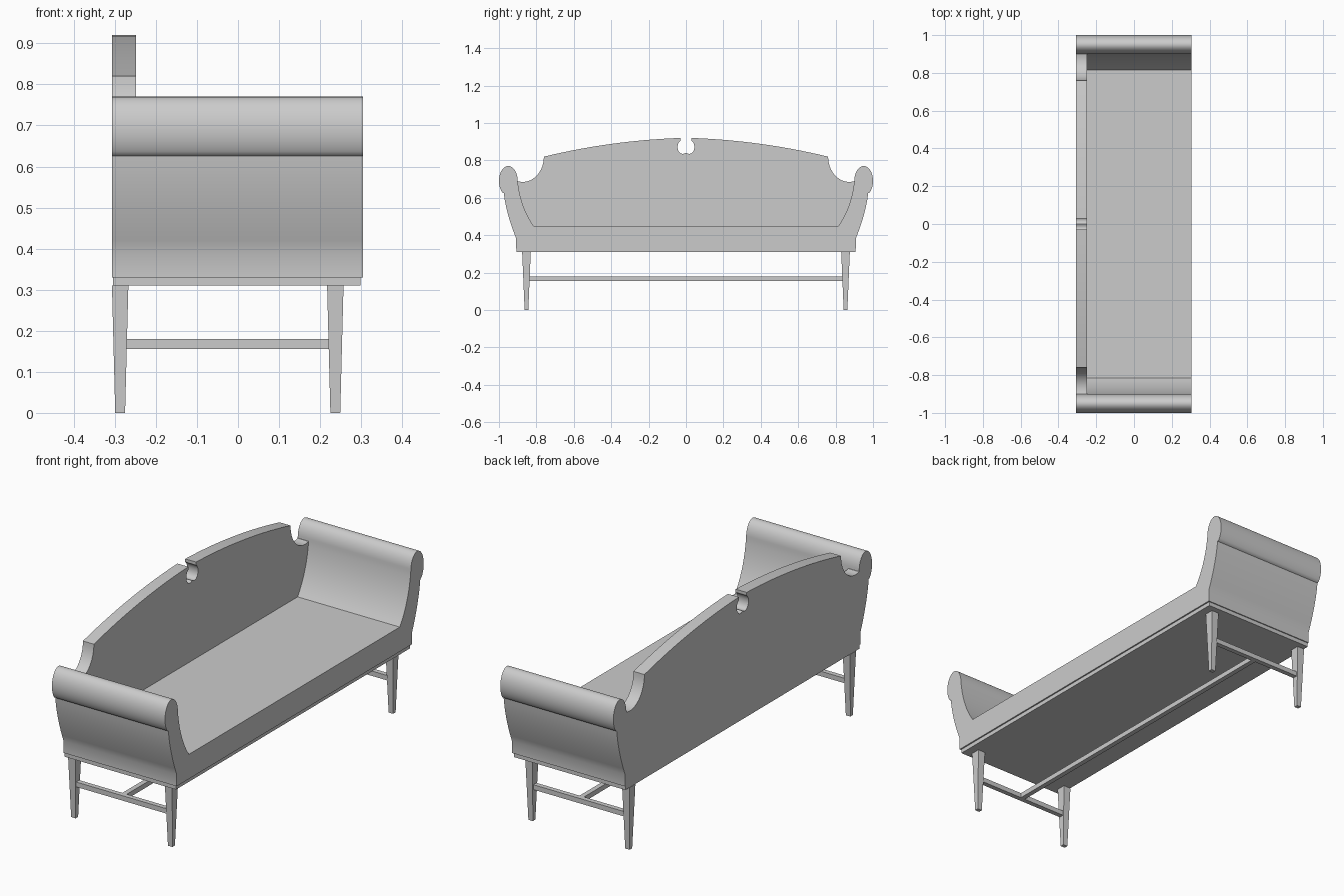
import bpy, bmesh, math

if "Cube" in bpy.data.objects:
    bpy.data.objects.remove(bpy.data.objects["Cube"])

grey = bpy.data.materials.new("light_grey")
grey.use_nodes = True
grey.diffuse_color = (0.6, 0.6, 0.6, 1)
grey.node_tree.nodes["Principled BSDF"].inputs["Base Color"].default_value = (0.6, 0.6, 0.6, 1)


def finish(name, bm, smooth=False):
    bmesh.ops.recalc_face_normals(bm, faces=bm.faces)
    mesh = bpy.data.meshes.new(name)
    bm.to_mesh(mesh)
    bm.free()
    mesh.materials.append(grey)
    obj = bpy.data.objects.new(name, mesh)
    bpy.context.collection.objects.link(obj)
    if smooth:
        bpy.ops.object.select_all(action='DESELECT')
        obj.select_set(True)
        bpy.context.view_layer.objects.active = obj
        bpy.ops.object.shade_smooth_by_angle(angle=math.radians(35))
    return obj


def extrude_half(name, half, x0, x1):
    """Mirror a half outline in y (first and last points meet the mirror) and extrude along x."""
    outline = half + [(-y, z) for y, z in reversed(half) if y > 0]
    bm = bmesh.new()
    face = bm.faces.new([bm.verts.new((x0, y, z)) for y, z in outline])
    out = bmesh.ops.extrude_face_region(bm, geom=[face])
    moved = [g for g in out["geom"] if isinstance(g, bmesh.types.BMVert)]
    bmesh.ops.translate(bm, verts=moved, vec=(x1 - x0, 0, 0))
    return finish(name, bm, True)


def box(name, x0, x1, y0, y1, z0, z1, taper=(1, 1)):
    bm = bmesh.new()
    bmesh.ops.create_cube(bm, size=1)
    cx, cy = (x0 + x1) / 2, (y0 + y1) / 2
    for v in bm.verts:
        low = v.co.z < 0
        v.co.x = cx + v.co.x * (x1 - x0) * (taper[0] if low else 1)
        v.co.y = cy + v.co.y * (y1 - y0) * (taper[1] if low else 1)
        v.co.z = z0 if low else z1
    return finish(name, bm)


def arc(cy, cz, ry, rz, start, end, n):
    angles = [math.radians(start + (end - start) * i / n) for i in range(n + 1)]
    return [(cy + ry * math.cos(a), cz + rz * math.sin(a)) for a in angles]


def bezier(a, b, c, n):
    return [tuple((1 - t) ** 2 * p + 2 * t * (1 - t) * q + t * t * r
                  for p, q, r in zip(a, b, c)) for t in [i / n for i in range(n + 1)]]


# Seat and scrolled arms, one continuous outline
outer = bezier((0.91, 0.388), (0.963, 0.52), (0.974, 0.625), 8)
roll = arc(0.95, 0.69, 0.05, 0.08, -50, 180, 28)
inner = bezier((0.9, 0.69), (0.885, 0.55), (0.815, 0.45), 12)
extrude_half("seat_and_arms",
             [(0, 0.33), (0.91, 0.33)] + outer + roll + inner[1:] + [(0, 0.45)],
             -0.307, 0.305)

# Backrest with scooped ends, arched top and a keyhole notch
scoop = arc(0.872, 0.82, 0.112, 0.135, 284, 180, 14)
arch = bezier((0.76, 0.82), (0.4, 0.907), (0.03, 0.92), 14)
notch = [(0.03, 0.905)] + arc(0.018, 0.872, 0.027, 0.037, 50, -110, 12) + [(0, 0.841)]
extrude_half("backrest",
             [(0, 0.45)] + inner[::-1] + scoop + arch[1:] + notch,
             -0.307, -0.248)

# Base board
box("base_board", -0.305, 0.298, -0.905, 0.905, 0.31, 0.33)

# Tapered legs and end stretchers
for side, s in (("left", 1), ("right", -1)):
    for place, x in (("front", 0.237), ("back", -0.287)):
        box(f"{place}_{side}_leg", x - 0.02, x + 0.02,
            s * 0.853 - 0.023, s * 0.853 + 0.023, 0, 0.31, (0.6, 0.43))
    box(f"{side}_end_stretcher", -0.275, 0.225,
        s * 0.853 - 0.012, s * 0.853 + 0.012, 0.156, 0.18)

# Long centre stretcher
box("centre_stretcher", -0.037, -0.013, -0.843, 0.843, 0.156, 0.18)
